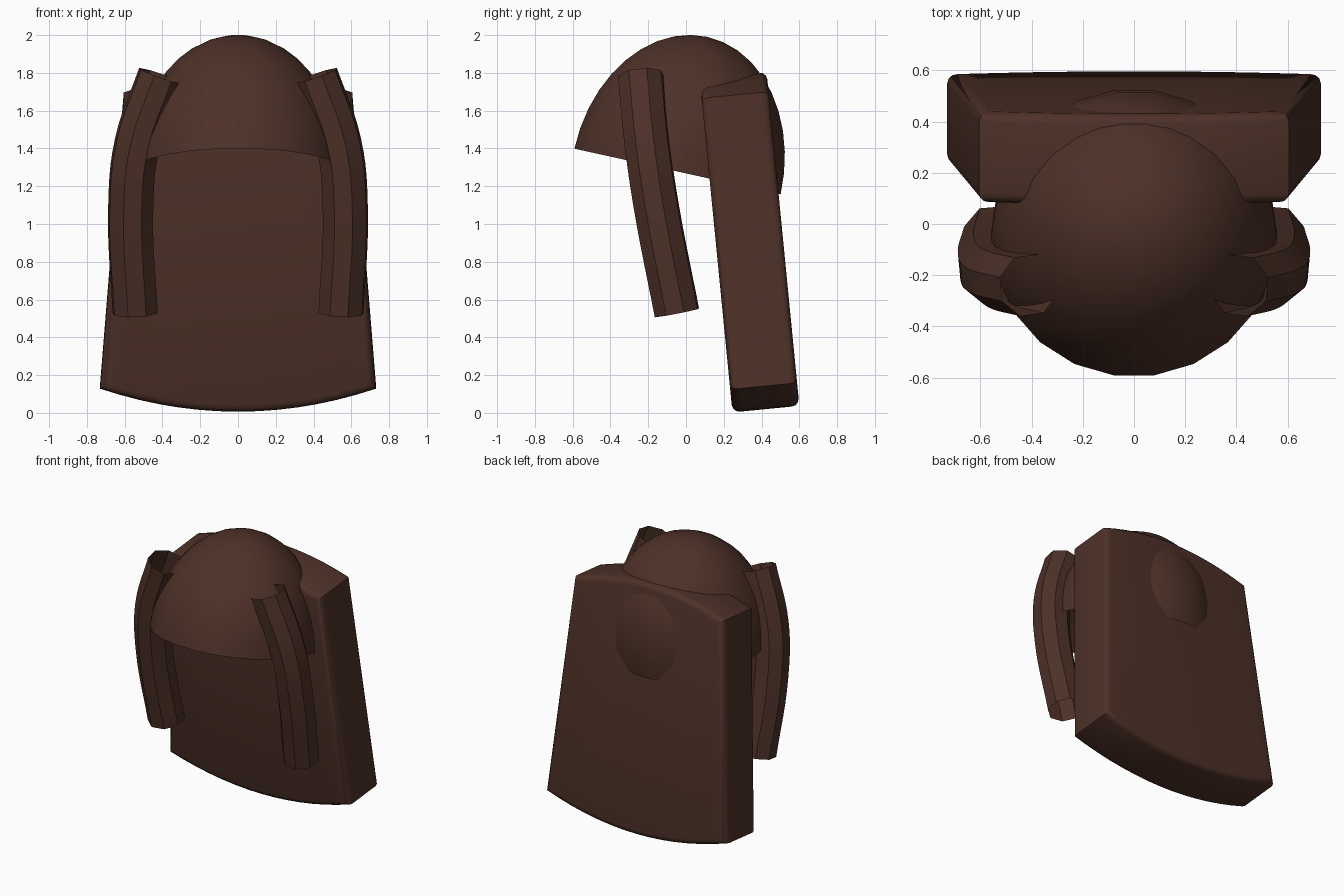
import bpy, bmesh, math
from mathutils import Matrix

if "Cube" in bpy.data.objects:
    bpy.data.objects.remove(bpy.data.objects["Cube"])

brown = bpy.data.materials.new("dark brown")
brown.diffuse_color = (0.076, 0.031, 0.021, 1)
brown.use_nodes = True
brown.node_tree.nodes["Principled BSDF"].inputs["Base Color"].default_value = brown.diffuse_color


def add_object(name, mesh):
    obj = bpy.data.objects.new(name, mesh)
    bpy.context.collection.objects.link(obj)
    mesh.materials.clear()
    mesh.materials.append(brown)
    bpy.ops.object.select_all(action='DESELECT')
    obj.select_set(True)
    bpy.context.view_layer.objects.active = obj
    bpy.ops.object.shade_smooth_by_angle(angle=math.radians(35))
    return obj


def mesh_from(bm, name):
    mesh = bpy.data.meshes.new(name)
    bm.to_mesh(mesh)
    bm.free()
    return mesh


# Cap: open half ellipsoid, tipped up at the front
bm = bmesh.new()
bmesh.ops.create_uvsphere(bm, u_segments=22, v_segments=20, radius=1)
bmesh.ops.delete(bm, geom=[v for v in bm.verts if v.co.z < -0.01], context='VERTS')
bm.transform(Matrix.Translation((0, -0.045, 1.278))
             @ Matrix.Rotation(math.radians(-12.5), 4, 'X')
             @ Matrix.Diagonal((0.56, 0.565, 0.73, 1))
             @ Matrix.Rotation(math.radians(90), 4, 'Z'))
add_object("hair_cap", mesh_from(bm, "hair_cap"))

# Back panel: tapered slab with arched top and bottom, bevelled front and back rims
N = 14
steps = [-1 + 2 * i / N for i in range(N + 1)]
outline = [(0.73 * t, 0.122 * t * t) for t in steps]
outline += [(-0.605 * t, 1.776 - 0.105 * t * t) for t in steps]
bm = bmesh.new()
front = bm.faces.new([bm.verts.new((x, -0.178, z)) for x, z in outline])
ext = bmesh.ops.extrude_face_region(bm, geom=[front], use_keep_orig=True)
bmesh.ops.translate(bm, vec=(0, 0.356, 0),
                    verts=[g for g in ext["geom"] if isinstance(g, bmesh.types.BMVert)])
rims = [e for e in bm.edges if abs(e.verts[0].co.y - e.verts[1].co.y) < 0.001]
bmesh.ops.bevel(bm, geom=rims, offset=0.04, segments=3, profile=0.5, affect='EDGES')
bmesh.ops.recalc_face_normals(bm, faces=bm.faces)
bm.transform(Matrix.Translation((0, 0.423, 0.02)) @ Matrix.Rotation(math.radians(5.6), 4, 'X'))
add_object("back_hair", mesh_from(bm, "back_hair"))

# Side locks: open tubes following a gentle curve
path = [(0.41, -0.24, 1.785), (0.535, -0.205, 1.42), (0.568, -0.155, 1.08), (0.545, -0.048, 0.53)]
for side, label in ((1, "right"), (-1, "left")):
    curve = bpy.data.curves.new("lock_path", 'CURVE')
    curve.dimensions = '3D'
    curve.bevel_depth = 0.125
    curve.bevel_resolution = 2
    curve.resolution_u = 6
    spline = curve.splines.new('BEZIER')
    spline.bezier_points.add(len(path) - 1)
    for p, (x, y, z) in zip(spline.bezier_points, path):
        p.co = (side * x, y, z)
        p.handle_left_type = p.handle_right_type = 'AUTO'
    helper = bpy.data.objects.new("lock_path", curve)
    bpy.context.collection.objects.link(helper)
    bpy.context.view_layer.update()
    deps = bpy.context.evaluated_depsgraph_get()
    mesh = bpy.data.meshes.new_from_object(helper.evaluated_get(deps))
    bpy.data.objects.remove(helper)
    add_object(label + "_side_lock", mesh)
